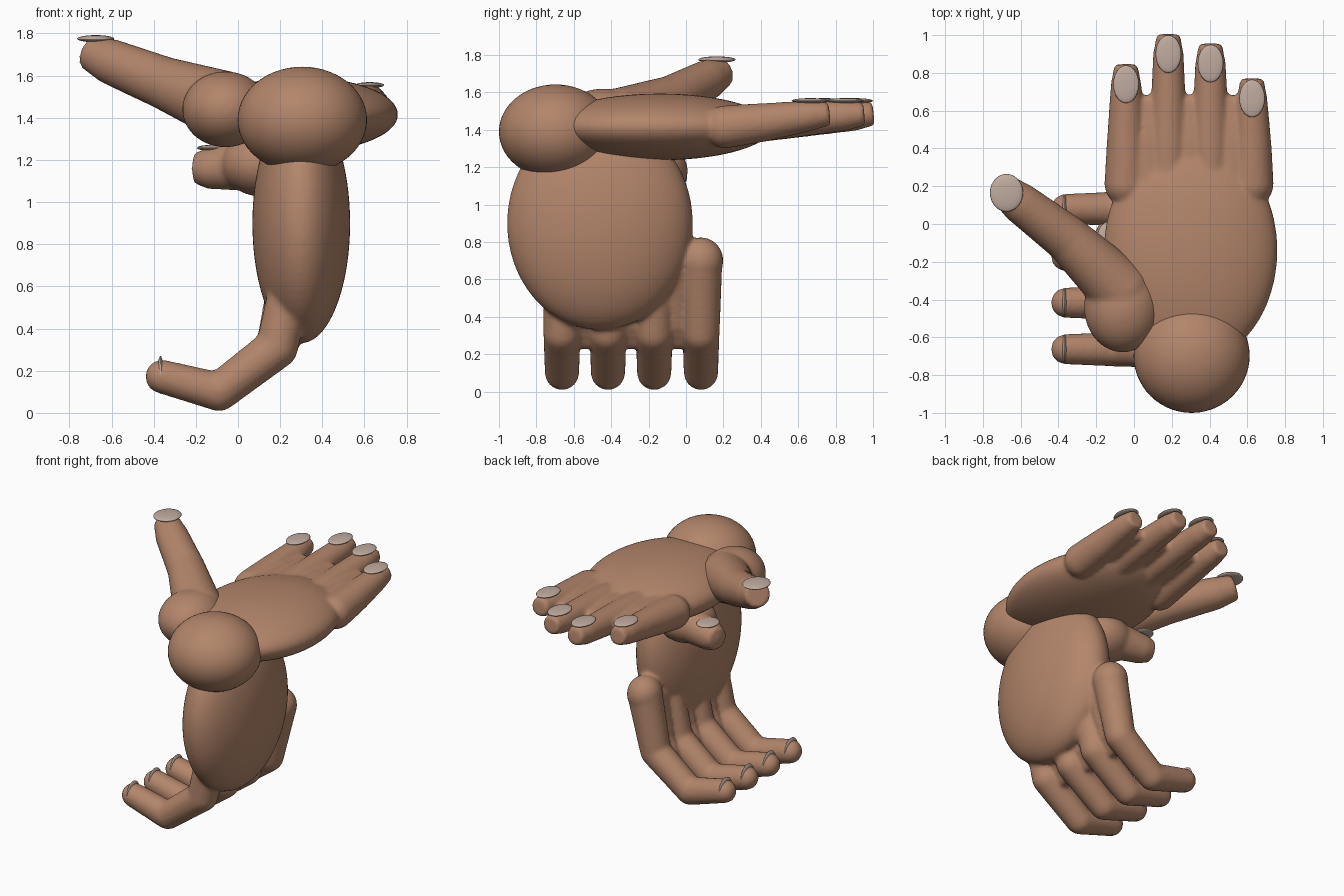
import bpy, bmesh
from mathutils import Vector, Matrix

if "Cube" in bpy.data.objects:
    bpy.data.objects.remove(bpy.data.objects["Cube"])


def material(name, rgb):
    m = bpy.data.materials.new(name)
    m.diffuse_color = (*rgb, 1)
    m.use_nodes = True
    m.node_tree.nodes["Principled BSDF"].inputs["Base Color"].default_value = m.diffuse_color
    return m


SKIN = material("warm skin", (0.45, 0.235, 0.145))
NAIL = material("pale nail", (0.53, 0.41, 0.35))


def ball(bm, c, r, seg=40):
    mat = Matrix.Translation(c) @ Matrix.Diagonal((*r, 1))
    bmesh.ops.create_uvsphere(bm, u_segments=seg, v_segments=seg // 2, radius=1, matrix=mat)


def tube(bm, pts, round_end=False):
    """Tapered limb through (x, y, z, radius) points with ball joints."""
    for i, p in enumerate(pts):
        if i < len(pts) - 1 or round_end:
            ball(bm, p[:3], (p[3],) * 3, 24)
    for a, b in zip(pts, pts[1:]):
        va, vb = Vector(a[:3]), Vector(b[:3])
        d = vb - va
        mat = Matrix.Translation((va + vb) / 2) @ d.to_track_quat('Z', 'Y').to_matrix().to_4x4()
        bmesh.ops.create_cone(bm, cap_ends=True, segments=28, radius1=a[3], radius2=b[3],
                              depth=d.length, matrix=mat)


def finish(bm, name, mat, blend=0):
    me = bpy.data.meshes.new(name)
    bm.to_mesh(me)
    bm.free()
    me.materials.append(mat)
    for p in me.polygons:
        p.use_smooth = True
    ob = bpy.data.objects.new(name, me)
    bpy.context.collection.objects.link(ob)
    if blend:  # fuse the pieces into one soft skin
        r = ob.modifiers.new("fuse", 'REMESH')
        r.mode, r.voxel_size, r.use_smooth_shade = 'VOXEL', 0.013, True
        s = ob.modifiers.new("soften", 'SMOOTH')
        s.factor, s.iterations = 0.5, blend
    return ob


def nail(name, c, r):
    bm = bmesh.new()
    ball(bm, c, r, 28)
    finish(bm, name, NAIL)


# shared wrist
bm = bmesh.new()
ball(bm, (0.305, -0.697, 1.39), (0.307, 0.303, 0.252), 56)
finish(bm, "wrist", SKIN)

# upper hand: flat palm, four straight fingers along +y
bm = bmesh.new()
ball(bm, (0.3, -0.14, 1.415), (0.46, 0.6, 0.178), 64)
upper = [(-0.042, 0.84), (0.182, 1.0), (0.405, 0.95), (0.625, 0.765)]
for x, tip in upper:
    tube(bm, [(x, 0.21, 1.415, 0.115), (x, 0.42, 1.44, 0.103),
              (x, tip - 0.1, 1.475, 0.081), (x, tip + 0.003, 1.485, 0.062)])
for (xa, ta), (xb, tb) in zip(upper, upper[1:]):  # webbing
    x = (xa + xb) / 2
    tube(bm, [(x, 0.1, 1.43, 0.09), (x, 0.45, 1.45, 0.07), (x, 0.64, 1.46, 0.045)], True)
finish(bm, "upper_hand", SKIN, 8)
for i, (x, tip) in enumerate(upper):
    nail(f"upper_nail_{i + 1}", (x, tip - 0.1, 1.555), (0.068, 0.1, 0.014))

# upper thumb
bm = bmesh.new()
ball(bm, (-0.06, -0.44, 1.44), (0.205, 0.24, 0.18))
tube(bm, [(-0.07, -0.35, 1.46, 0.165), (-0.35, -0.08, 1.565, 0.125),
          (-0.6, 0.11, 1.665, 0.108), (-0.7, 0.19, 1.71, 0.085)])
finish(bm, "upper_thumb", SKIN, 8)
nail("upper_thumb_nail", (-0.675, 0.165, 1.775), (0.088, 0.1, 0.017))

# lower hand: upright palm, four fingers curling towards -x
bm = bmesh.new()
ball(bm, (0.3, -0.46, 0.9), (0.232, 0.497, 0.57), 64)
lower = [0.08, -0.17, -0.417, -0.663]
for i, y in enumerate(lower):
    top = 0.115 if i == 0 else 0.1
    tube(bm, [(0.27, y, 0.7, top), (0.185, y, 0.31, 0.1),
              (-0.09, y, 0.1, 0.092), (-0.36, y, 0.172, 0.08), (-0.405, y, 0.155, 0.045)])
for a, b in zip(lower, lower[1:]):  # webbing
    y = (a + b) / 2
    tube(bm, [(0.27, y, 0.65, 0.08), (0.19, y, 0.36, 0.055), (0.14, y, 0.27, 0.045)], True)
ball(bm, (0.27, 0.08, 0.7), (0.115, 0.12, 0.125))
finish(bm, "lower_hand", SKIN, 8)
for i, y in enumerate(lower):
    nail(f"lower_nail_{i + 1}", (-0.368, y, 0.18), (0.015, 0.077, 0.09))

# lower thumb
bm = bmesh.new()
ball(bm, (0.12, -0.18, 1.18), (0.2, 0.19, 0.155))
tube(bm, [(0.08, -0.14, 1.18, 0.13), (-0.12, -0.09, 1.16, 0.1), (-0.205, -0.07, 1.16, 0.075)])
finish(bm, "lower_thumb", SKIN, 8)
nail("lower_thumb_nail", (-0.125, -0.07, 1.257), (0.07, 0.085, 0.014))
